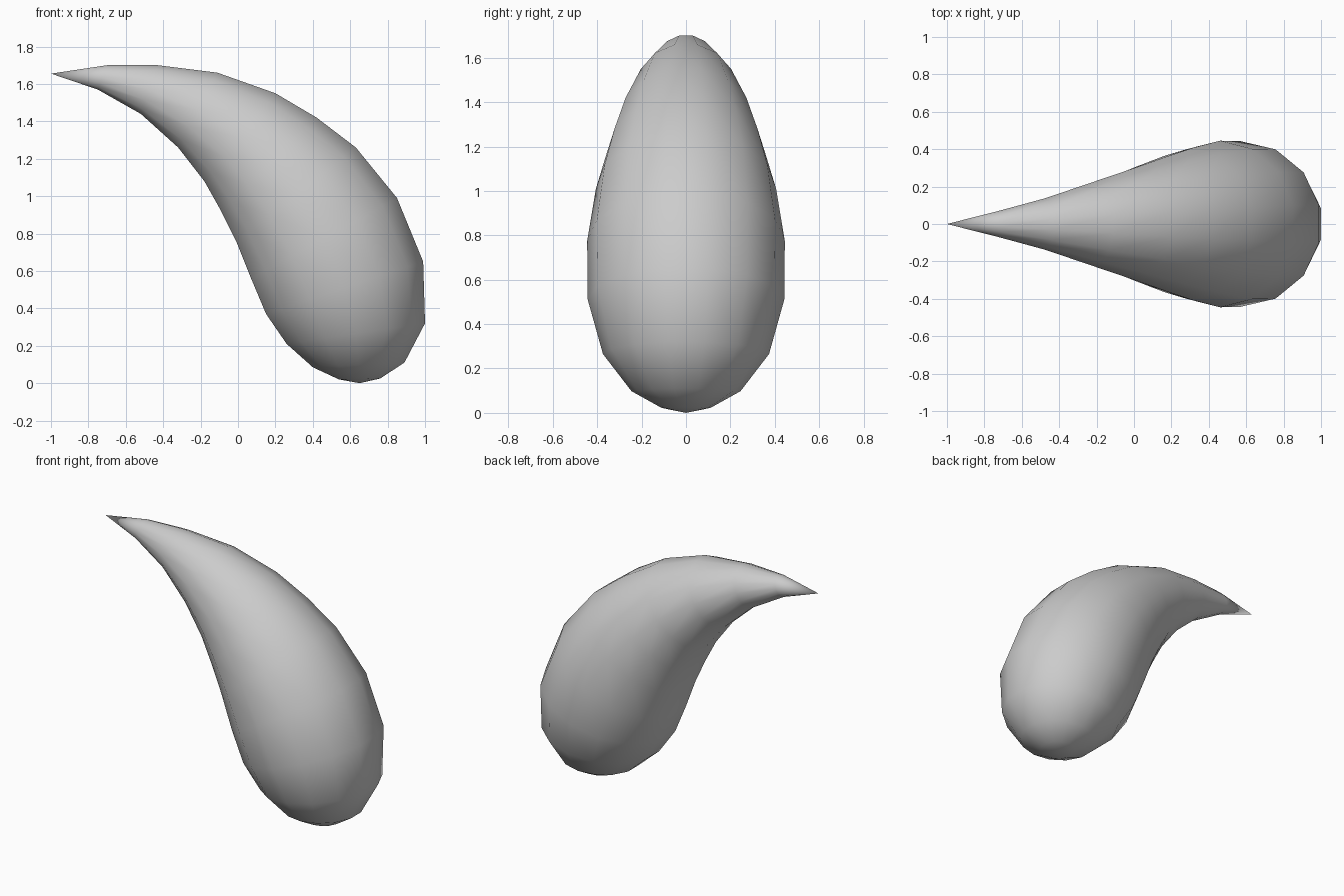
import bpy, bmesh
from math import sin, cos, pi
from mathutils import Vector

if "Cube" in bpy.data.objects:
    bpy.data.objects.remove(bpy.data.objects["Cube"])

SIDES = 14

# Side profile: matching points on the outer (convex) and inner (concave) curves
TIP = (-1.0, 1.655)
POLE = (0.65, 0.0)
OUTER = [(-0.70, 1.70), (-0.43, 1.70), (-0.11, 1.66), (0.20, 1.55), (0.42, 1.42),
         (0.63, 1.26), (0.85, 0.99), (0.99, 0.65), (1.00, 0.32), (0.89, 0.11), (0.76, 0.025)]
INNER = [(-0.75, 1.57), (-0.52, 1.44), (-0.32, 1.26), (-0.18, 1.08), (-0.09, 0.92),
         (-0.01, 0.76), (0.07, 0.56), (0.15, 0.37), (0.26, 0.21), (0.40, 0.085), (0.54, 0.02)]


def point(p):
    return Vector((p[0], 0, p[1]))


def add_ring(bm, outer, inner):
    """Round section spanning the two profile points, with flats at both ends."""
    a, b = point(outer), point(inner)
    mid, arm = (a + b) / 2, (a - b) / 2
    width = Vector((0, arm.length, 0))
    arm = arm / cos(pi / SIDES)
    angles = [2 * pi * (i + 0.5) / SIDES for i in range(SIDES)]
    return [bm.verts.new(mid + arm * cos(t) + width * sin(t)) for t in angles]


# Curved teardrop body
bm = bmesh.new()
rings = [add_ring(bm, o, i) for o, i in zip(OUTER, INNER)]
tip, pole = bm.verts.new(point(TIP)), bm.verts.new(point(POLE))
for i in range(SIDES):
    j = (i + 1) % SIDES
    for r, s in zip(rings, rings[1:]):
        bm.faces.new((r[i], r[j], s[j], s[i]))
    bm.faces.new((tip, rings[0][j], rings[0][i]))
    bm.faces.new((pole, rings[-1][i], rings[-1][j]))
bmesh.ops.recalc_face_normals(bm, faces=bm.faces)
for f in bm.faces:
    f.smooth = True

mesh = bpy.data.meshes.new("curved_teardrop")
bm.to_mesh(mesh)
bm.free()
body = bpy.data.objects.new("curved_teardrop", mesh)
bpy.context.collection.objects.link(body)
